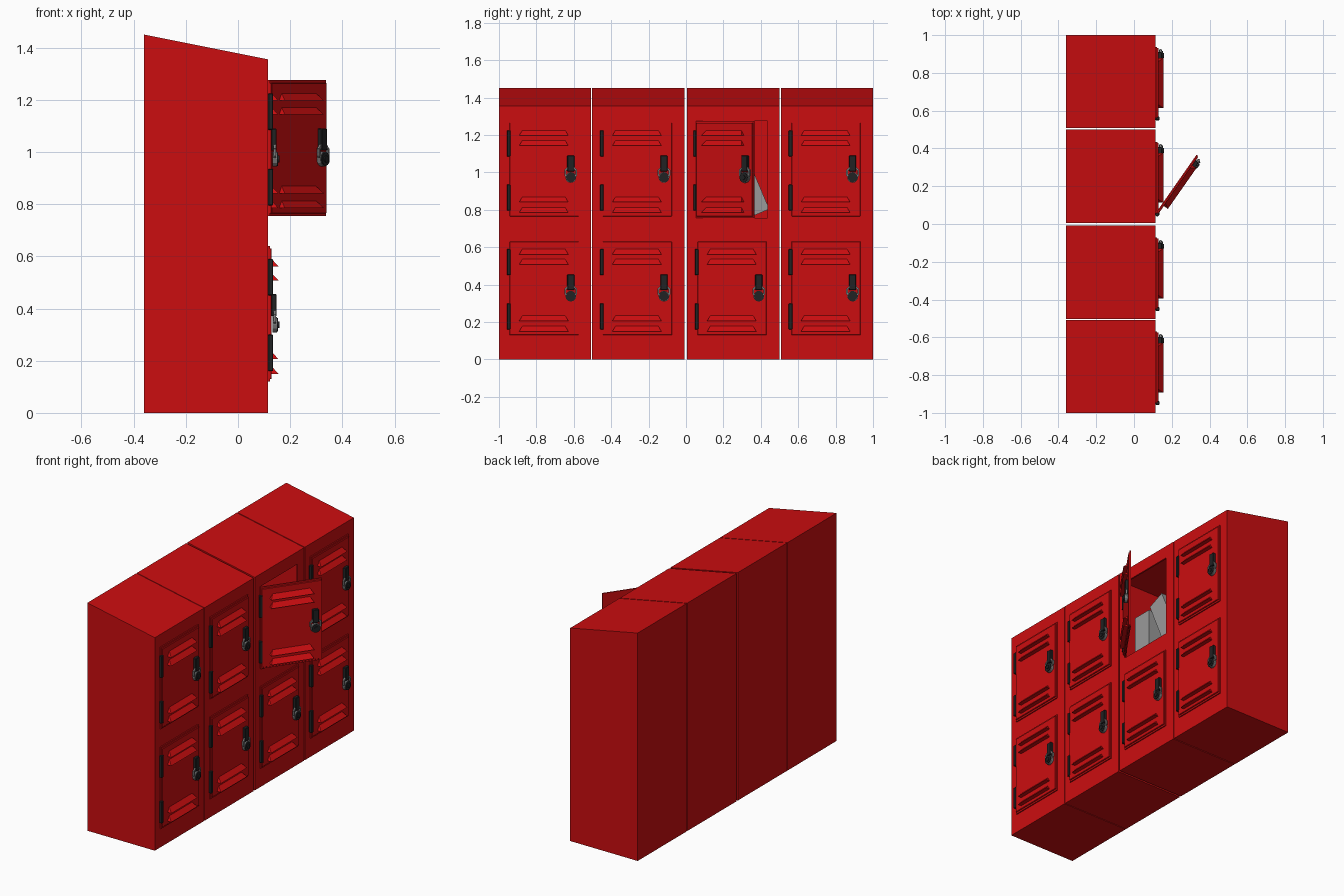
import bpy, bmesh, math
from mathutils import Matrix, Vector

cube = bpy.data.objects.get("Cube")
if cube:
    bpy.data.objects.remove(cube, do_unlink=True)


def material(name, rgb):
    m = bpy.data.materials.new(name)
    m.use_nodes = True
    m.diffuse_color = (*rgb, 1)
    bsdf = next(n for n in m.node_tree.nodes if n.type == "BSDF_PRINCIPLED")
    bsdf.inputs["Base Color"].default_value = (*rgb, 1)
    return m


RED = material("locker red", (0.6, 0.004, 0.005))
BLACK = material("black metal", (0.015, 0.016, 0.017))
STEEL = material("steel grey", (0.2, 0.2, 0.2))
PAPER = material("book grey", (0.32, 0.32, 0.32))


def box(bm, lo, hi, bevel=0):
    lo, hi = Vector(lo), Vector(hi)
    mat = Matrix.Translation((lo + hi) / 2) @ Matrix.Diagonal((*(hi - lo), 1))
    verts = bmesh.ops.create_cube(bm, size=1, matrix=mat)["verts"]
    if bevel:
        edges = list({e for v in verts for e in v.link_edges})
        bmesh.ops.bevel(bm, geom=edges, offset=bevel, segments=1, affect="EDGES")
    return verts


def disc(bm, x0, x1, z, y, radius, sides):
    # cylinder whose axis points out of the door
    mat = Matrix.Translation(((x0 + x1) / 2, y, z)) @ Matrix.Rotation(math.pi / 2, 4, "Y")
    bmesh.ops.create_cone(bm, cap_ends=True, segments=sides, radius1=radius,
                          radius2=radius, depth=x1 - x0, matrix=mat)


def to_mesh(bm, name, mat):
    bmesh.ops.recalc_face_normals(bm, faces=bm.faces)
    me = bpy.data.meshes.new(name)
    bm.to_mesh(me)
    bm.free()
    me.materials.append(mat)
    return me


def place(name, mesh, matrix=Matrix()):
    ob = bpy.data.objects.new(name, mesh)
    ob.matrix_world = matrix
    bpy.context.collection.objects.link(ob)
    return ob


BACK, FRONT = -0.36, 0.115
HIGH, LOW = 1.45, 1.355
DOOR_W, DOOR_H = 0.377, 0.52
DOOR_Z = {"lower": 0.12, "upper": 0.755}
LOCKERS = [(-1, -0.507), (-0.502, -0.007), (0.005, 0.501), (0.507, 1)]

# Cabinets with a roof that slopes down to the front
bodies = []
for i, (y0, y1) in enumerate(LOCKERS):
    bm = bmesh.new()
    for v in box(bm, (BACK, y0, 0), (FRONT, y1, HIGH)):
        if v.co.z > 1 and v.co.x > 0:
            v.co.z = LOW
    bodies.append(place(f"locker_body_{i + 1}", to_mesh(bm, "locker_body", RED)))

# Hollow compartment behind the open door
OPEN = 2
oy = LOCKERS[OPEN][0] + 0.053
oz = DOOR_Z["upper"]
cutters = [("compartment_cutter", (BACK + 0.015, oy - 0.038, oz), (FRONT - 0.01, oy + 0.428, oz + 0.54)),
           ("opening_cutter", (0, oy, oz), (FRONT + 0.05, oy + DOOR_W, oz + DOOR_H))]
for name, lo, hi in cutters:
    bm = bmesh.new()
    box(bm, lo, hi)
    cutter = place(name, to_mesh(bm, name, RED))
    cutter.hide_render = True
    cutter.display_type = "WIRE"
    cutter.hide_set(True)
    mod = bodies[OPEN].modifiers.new(name, "BOOLEAN")
    mod.operation = "DIFFERENCE"
    mod.solver = "EXACT"
    mod.object = cutter

# Door parts, measured from the lower hinge corner
T = 0.014
bm = bmesh.new()
box(bm, (0, 0, 0), (0.007, DOOR_W, DOOR_H))
box(bm, (0.005, 0.004, 0.01), (T, DOOR_W - 0.004, DOOR_H - 0.01), 0.002)
for z in (0.03, 0.086, 0.388, 0.442):
    # louvre: a wedge with a flat underside
    for v in box(bm, (T - 0.002, 0.055, z), (0.04, 0.318, z + 0.028)):
        if v.co.z > z + 0.01:
            v.co.y += 0.017 if v.co.y < 0.2 else -0.017
            v.co.x = min(v.co.x, T)
panel = to_mesh(bm, "door_panel", RED)

bm = bmesh.new()
for z in (0.04, 0.33):
    box(bm, (0, -0.011, z), (0.02, 0.009, z + 0.14), 0.003)
hinges = to_mesh(bm, "door_hinges", BLACK)

LOCK_Y = DOOR_W - 0.046
bm = bmesh.new()
box(bm, (T - 0.002, LOCK_Y - 0.019, 0.25), (0.033, LOCK_Y + 0.019, 0.335), 0.003)
hasp = to_mesh(bm, "hasp", BLACK)

bm = bmesh.new()
disc(bm, 0.017, 0.034, 0.218, LOCK_Y, 0.029, 12)
# shackle: a ring of short links
N = 8
for k in range(N):
    a = 2 * math.pi * k / N
    mat = (Matrix.Translation((0.026, LOCK_Y, 0.243)) @ Matrix.Rotation(a, 4, "X")
           @ Matrix.Translation((0, 0.03, 0)) @ Matrix.Diagonal((0.01, 0.009, 0.028, 1)))
    bmesh.ops.create_cube(bm, size=1, matrix=mat)
padlock = to_mesh(bm, "padlock", STEEL)

bm = bmesh.new()
disc(bm, 0.034, 0.039, 0.218, LOCK_Y, 0.026, 12)
disc(bm, 0.039, 0.044, 0.218, LOCK_Y, 0.013, 12)
dial = to_mesh(bm, "padlock_dial", BLACK)

# Eight doors, one swung open
for i, (y0, _) in enumerate(LOCKERS):
    for level, z in DOOR_Z.items():
        mat = Matrix.Translation((FRONT, y0 + 0.053, z))
        if i == OPEN and level == "upper":
            mat = mat @ Matrix.Rotation(math.radians(-35), 4, "Z")
        for mesh in (panel, hinges, hasp, padlock, dial):
            place(f"{mesh.name}_{level}_{i + 1}", mesh, mat)

# Books in the open locker: one upright, one leaning on it
bm = bmesh.new()
box(bm, (-0.25, 0.07, oz), (0.05, 0.2, oz + 0.29))
place("upright_book", to_mesh(bm, "upright_book", PAPER))
bm = bmesh.new()
box(bm, (-0.15, 0, 0), (0.15, 0.12, 0.33))
place("leaning_book", to_mesh(bm, "leaning_book", PAPER),
      Matrix.Translation((-0.1, 0.335, oz + 0.002)) @ Matrix.Rotation(math.radians(23), 4, "X"))
